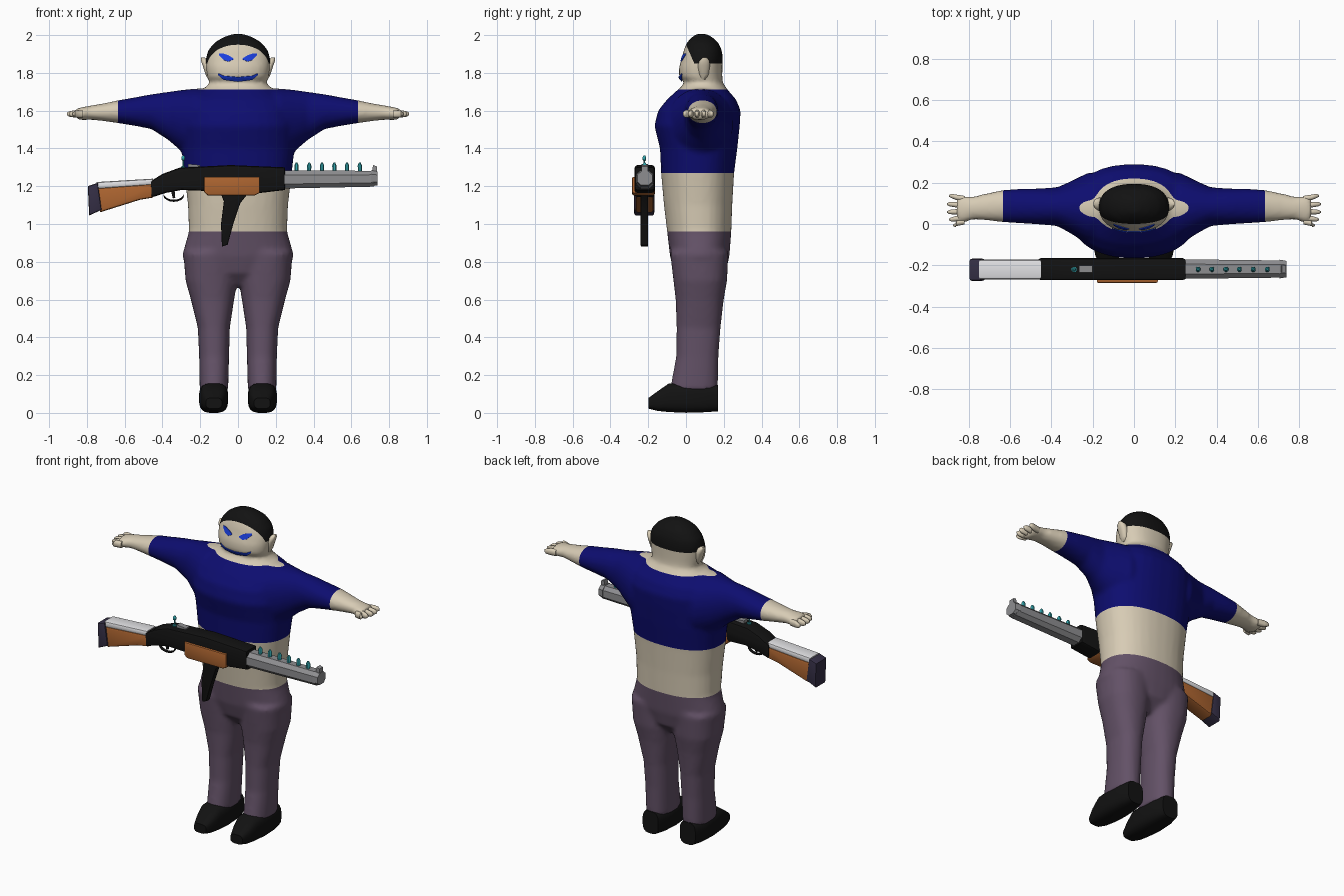
import bpy, bmesh, math
from mathutils import Vector
from mathutils.bvhtree import BVHTree

if "Cube" in bpy.data.objects:
    bpy.data.objects.remove(bpy.data.objects["Cube"])

COLOURS = {
    "skin": (0.68, 0.60, 0.46), "shirt_navy": (0.004, 0.004, 0.16),
    "trouser_mauve": (0.125, 0.083, 0.135), "black": (0.006, 0.006, 0.006),
    "face_blue": (0.01, 0.05, 0.75), "steel_grey": (0.27, 0.27, 0.28),
    "pale_metal": (0.75, 0.75, 0.77), "wood_brown": (0.42, 0.13, 0.03),
    "pad_purple": (0.035, 0.028, 0.06), "cyan": (0.03, 0.36, 0.40)}
MATS = {}
for key, rgb in COLOURS.items():
    MATS[key] = bpy.data.materials.new(key)
    MATS[key].diffuse_color = (*rgb, 1)


def finish(name, bm, mats, angle=None):
    """Turn a bmesh into a named object with materials and optional smoothing."""
    bmesh.ops.recalc_face_normals(bm, faces=bm.faces)
    me = bpy.data.meshes.new(name)
    bm.to_mesh(me)
    bm.free()
    ob = bpy.data.objects.new(name, me)
    bpy.context.collection.objects.link(ob)
    for m in mats:
        me.materials.append(MATS[m])
    if angle:
        bpy.ops.object.select_all(action='DESELECT')
        ob.select_set(True)
        bpy.context.view_layer.objects.active = ob
        bpy.ops.object.shade_smooth_by_angle(angle=math.radians(angle))
    return ob


def loft(bm, axis, rings, side=1, n=24, power=2.3):
    """Closed skin through rounded sections (position, u_lo, u_hi, v_lo, v_hi)."""
    loops = []
    for p, u0, u1, v0, v1 in rings:
        loop = []
        for i in range(n):
            a = 2 * math.pi * (i + 0.5) / n
            c, s = math.cos(a), math.sin(a)
            u = (u0 + u1) / 2 + (u1 - u0) / 2 * math.copysign(abs(c) ** (2 / power), c)
            v = (v0 + v1) / 2 + (v1 - v0) / 2 * math.copysign(abs(s) ** (2 / power), s)
            x, y, z = {'x': (p, u, v), 'y': (u, p, v), 'z': (u, v, p)}[axis]
            loop.append(bm.verts.new((x * side, y, z)))
        loops.append(loop)
    for a, b in zip(loops, loops[1:]):
        for i in range(n):
            j = (i + 1) % n
            bm.faces.new((a[i], a[j], b[j], b[i]))
    bm.faces.new(loops[0])
    bm.faces.new(loops[-1])


def prism(name, pts, y0, y1, mat, bevel=0.0):
    """Side profile in x, z extruded through y."""
    bm = bmesh.new()
    f = bm.faces.new([bm.verts.new((x, y0, z)) for x, z in pts])
    ext = bmesh.ops.extrude_face_region(bm, geom=[f])
    for v in ext['geom']:
        if isinstance(v, bmesh.types.BMVert):
            v.co.y = y1
    bmesh.ops.recalc_face_normals(bm, faces=bm.faces)
    if bevel:
        edges = [e for e in bm.edges if abs(e.verts[0].co.y - e.verts[1].co.y) < 1e-5]
        bmesh.ops.bevel(bm, geom=edges, offset=bevel, segments=2, profile=0.5, affect='EDGES')
    return finish(name, bm, [mat], 30)


# Body: overlapping lofts fused into one smooth skin
bm = bmesh.new()
torso = [(.67, .06, 0, .15), (.74, .24, -.06, .21), (.83, .297, -.085, .23),
         (.96, .26, -.1, .24), (1.1, .265, -.117, .245), (1.27, .285, -.132, .255),
         (1.4, .30, -.138, .272), (1.52, .31, -.168, .285), (1.6, .30, -.148, .29),
         (1.66, .27, -.1, .265), (1.705, .2, -.05, .225), (1.74, .15, -.01, .2)]
loft(bm, 'z', [(z, -w, w, a, b) for z, w, a, b in torso], n=32)
head = [(1.69, .16, .0, .2), (1.745, .15, -.005, .195), (1.78, .163, -.038, .192),
        (1.83, .17, -.037, .193), (1.88, .17, -.022, .195), (1.92, .158, -.012, .19),
        (1.96, .125, .004, .172), (1.988, .08, .03, .14), (2.006, .03, .055, .11)]
loft(bm, 'z', [(z, -w, w, a, b) for z, w, a, b in head], n=32)
leg = [(.85, 0, .29, -.085, .225), (.7, .003, .278, -.067, .218), (.6, .02, .25, -.055, .2),
       (.45, .043, .213, -.05, .183), (.3, .047, .206, -.052, .172), (.12, .052, .203, -.085, .168)]
arm = [(.12, -.08, .24, 1.30, 1.72), (.22, -.1, .25, 1.335, 1.718), (.3, -.05, .21, 1.385, 1.71),
       (.37, -.01, .178, 1.445, 1.70), (.46, -.002, .172, 1.503, 1.687), (.55, .003, .17, 1.52, 1.67),
       (.63, .008, .166, 1.533, 1.656), (.72, .018, .147, 1.546, 1.637),
       (.78, .022, .132, 1.552, 1.627), (.83, .003, .137, 1.55, 1.618), (.858, .008, .132, 1.557, 1.61)]
for s in (-1, 1):
    loft(bm, 'z', leg, s)
    loft(bm, 'x', arm, s, power=2.1)
raw = finish("body_blockout", bm, ["skin"])
m = raw.modifiers.new("fuse", 'REMESH')
m.mode, m.voxel_size = 'VOXEL', 0.014
m = raw.modifiers.new("soften", 'SMOOTH')
m.factor, m.iterations = 0.5, 4
dg = bpy.context.evaluated_depsgraph_get()
skin_mesh = bpy.data.meshes.new_from_object(raw.evaluated_get(dg))
bm = bmesh.new()
bm.from_mesh(skin_mesh)
bpy.data.objects.remove(raw)
bpy.data.meshes.remove(skin_mesh)

# Cut clean colour borders: waist, shirt hem, collar, cuffs, hairline
HAIR = Vector((0, 1, 0.44))
for co, no in (((0, 0, .96), (0, 0, 1)), ((0, 0, 1.27), (0, 0, 1)), ((0, 0, 1.712), (0, 0, 1)),
               ((.635, 0, 0), (1, 0, 0)), ((-.635, 0, 0), (1, 0, 0)),
               ((0, 0, 1.85), (0, 0, 1)), ((0, 0, .858 / .44), HAIR)):
    bmesh.ops.bisect_plane(bm, geom=bm.verts[:] + bm.edges[:] + bm.faces[:],
                           plane_co=co, plane_no=no, dist=1e-5)
for f in bm.faces:
    c = f.calc_center_median()
    if c.z < .96:
        f.material_index = 2
    elif 1.27 < c.z < 1.712 and abs(c.x) < .635:
        f.material_index = 1
    elif c.z > 1.85 and c.dot(HAIR) > .858:
        f.material_index = 3
    else:
        f.material_index = 0
surface = BVHTree.FromBMesh(bm)
finish("body", bm, ["skin", "shirt_navy", "trouser_mauve", "black"], 50)


def face_patch(name, cols):
    """Thin painted patch laid on the face; columns are (x, z_low, z_high)."""
    bm = bmesh.new()
    grid, sub, rows = [], 4, 4
    for (xa, la, ha), (xb, lb, hb) in zip(cols, cols[1:]):
        for k in range(sub + (xb == cols[-1][0])):
            t = k / sub
            x, lo, hi = xa + (xb - xa) * t, la + (lb - la) * t, ha + (hb - ha) * t
            col = []
            for r in range(rows + 1):
                z = lo + (hi - lo) * r / rows
                hit = surface.ray_cast(Vector((x, -1, z)), Vector((0, 1, 0)))[0]
                col.append(bm.verts.new((x, (hit.y if hit else 0) - .004, z)))
            grid.append(col)
    for a, b in zip(grid, grid[1:]):
        for r in range(rows):
            bm.faces.new((a[r], b[r], b[r + 1], a[r + 1]))
    for f in bm.faces:
        f.normal_update()
    ob = finish(name, bm, ["face_blue"])
    ob.modifiers.new("thickness", 'SOLIDIFY').thickness = 0.004


face_patch("mouth", [(-.105, 1.79, 1.798), (-.075, 1.765, 1.785), (0, 1.755, 1.778),
                     (.075, 1.765, 1.785), (.105, 1.79, 1.798)])
eye = [(.025, 1.872, 1.877), (.05, 1.86, 1.893), (.075, 1.868, 1.902), (.1, 1.893, 1.904)]
face_patch("right_eye", eye)
face_patch("left_eye", [(-x, a, b) for x, a, b in reversed(eye)])

# Ears, fingers and shoes, mirrored
for s, side in ((-1, "left"), (1, "right")):
    bm = bmesh.new()
    loft(bm, 'z', [(1.765, .135, .158, .08, .105), (1.79, .135, .172, .068, .12),
                   (1.84, .14, .188, .062, .128), (1.865, .15, .197, .07, .125),
                   (1.882, .178, .197, .09, .11)], s, 12)
    finish(side + "_ear", bm, ["skin"], 60)
    bm = bmesh.new()
    for tip, y0, y1 in ((.895, .122, .136), (.905, .09, .096), (.905, .06, .058),
                        (.895, .03, .022), (.875, .012, -.006)):
        loft(bm, 'x', [(.82, y0 - .015, y0 + .015, 1.562, 1.602),
                       (.86, (y0 + y1) / 2 - .014, (y0 + y1) / 2 + .014, 1.562, 1.604),
                       (tip - .012, y1 - .011, y1 + .011, 1.567, 1.598),
                       (tip, y1 - .004, y1 + .004, 1.575, 1.59)], s, 8)
    finish(side + "_fingers", bm, ["skin"], 60)
    bm = bmesh.new()
    loft(bm, 'y', [(-.198, .085, .17, .022, .08), (-.15, .068, .188, .01, .115),
                   (-.09, .056, .2, .004, .157), (0, .052, .206, 0, .158),
                   (.1, .056, .203, .003, .152), (.17, .075, .185, .008, .148)], s, 20, 3.2)
    finish(side + "_shoe", bm, ["black"], 45)

# Gun: stock, butt pad, receiver, fore grip, magazine
prism("stock_wood", [(-.745, 1.19), (-.45, 1.212), (-.45, 1.14), (-.52, 1.128), (-.73, 1.062)],
      -.268, -.172, "wood_brown", .012)
prism("stock_top", [(-.75, 1.185), (-.75, 1.222), (-.45, 1.24), (-.45, 1.207)],
      -.268, -.172, "pale_metal", .012)
prism("butt_pad", [(-.795, 1.2), (-.742, 1.218), (-.722, 1.075), (-.788, 1.045)],
      -.275, -.168, "pad_purple", .01)
prism("receiver", [(-.46, 1.14), (-.465, 1.225), (-.4, 1.265), (-.31, 1.298), (-.04, 1.312),
                   (.25, 1.3), (.25, 1.18), (.04, 1.155), (-.17, 1.175), (-.3, 1.18), (-.38, 1.165)],
      -.272, -.165, "black", .015)
prism("fore_grip", [(-.18, 1.17), (-.18, 1.25), (.115, 1.25), (.115, 1.165), (.09, 1.152),
                    (-.16, 1.152)], -.285, -.165, "wood_brown", .008)
prism("magazine", [(-.095, 1.17), (.06, 1.17), (.012, 1.11), (-.025, 1.0), (-.055, .89),
                   (-.085, .88), (-.09, 1.0), (-.075, 1.12)], -.24, -.2, "black", .006)

# Trigger guard and trigger
bm = bmesh.new()
ring = [(-.34 + .055 * math.cos(a), 1.158 + .035 * math.sin(a))
        for a in [math.pi * (1 + k / 8) for k in range(9)]]
for (xa, za), (xb, zb) in zip(ring, ring[1:]):
    loft(bm, 'x', [(xa, -.23, -.21, za - .006, za + .006), (xb, -.23, -.21, zb - .006, zb + .006)], n=8)
finish("trigger_guard", bm, ["black"], 40)
prism("trigger", [(-.355, 1.175), (-.335, 1.175), (-.332, 1.14), (-.345, 1.135)], -.225, -.215, "black")

# Barrel with muzzle block and front sight
bm = bmesh.new()
loft(bm, 'x', [(.24, -.268, -.168, 1.185, 1.287), (.72, -.262, -.174, 1.195, 1.284)], n=8, power=2.6)
finish("barrel", bm, ["steel_grey"])
bm = bmesh.new()
loft(bm, 'x', [(.705, -.266, -.17, 1.197, 1.287), (.738, -.26, -.176, 1.203, 1.28)], n=8, power=2.6)
finish("muzzle", bm, ["steel_grey"])
prism("front_sight", [(.708, 1.27), (.715, 1.312), (.735, 1.305), (.735, 1.27)], -.235, -.201, "steel_grey")

# Glowing studs on the barrel, rear sight and its lamp
bm = bmesh.new()
for x in (.31, .377, .445, .51, .577, .645):
    loft(bm, 'z', [(1.27, x - .011, x + .011, -.231, -.207), (1.31, x - .012, x + .012, -.232, -.206),
                   (1.325, x - .005, x + .005, -.224, -.214)], n=8)
finish("barrel_studs", bm, ["cyan"], 40)
prism("rear_sight", [(-.265, 1.29), (-.265, 1.318), (-.2, 1.312), (-.2, 1.29)], -.235, -.2, "steel_grey")
bm = bmesh.new()
loft(bm, 'z', [(1.29, -.303, -.277, -.232, -.208), (1.305, -.303, -.277, -.232, -.208),
               (1.306, -.294, -.286, -.224, -.216), (1.334, -.294, -.286, -.224, -.216),
               (1.34, -.3, -.28, -.23, -.21), (1.355, -.3, -.28, -.23, -.21),
               (1.362, -.294, -.286, -.224, -.216)], n=8)
finish("sight_lamp", bm, ["cyan"], 40)

for m in bpy.data.materials:
    if m.users and not m.is_grease_pencil:
        m.use_nodes = True
        m.node_tree.nodes["Principled BSDF"].inputs["Base Color"].default_value = m.diffuse_color
